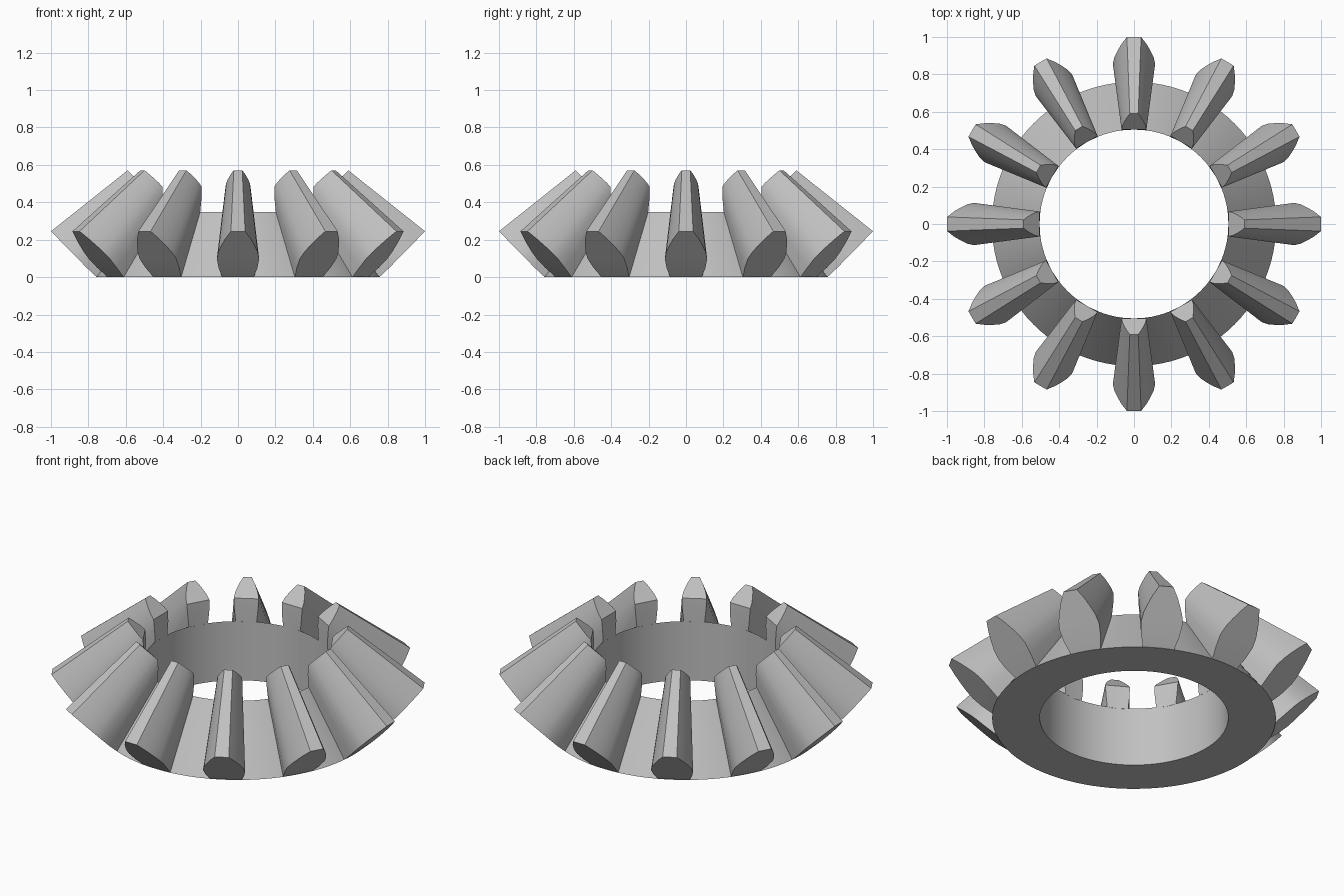
import bpy, bmesh, math

cube = bpy.data.objects.get("Cube")
if cube:
    bpy.data.objects.remove(cube, do_unlink=True)

BORE, RIM, APEX, INNER = 0.505, 0.76, 1.04, 0.59
TEETH, SEGMENTS = 12, 96

steel = bpy.data.materials.new("plain grey")
steel.use_nodes = True
grey = (0.53, 0.53, 0.53, 1)
steel.diffuse_color = grey
steel.node_tree.nodes["Principled BSDF"].inputs["Base Color"].default_value = grey


def finish(name, bm, angle):
    bmesh.ops.recalc_face_normals(bm, faces=bm.faces)
    mesh = bpy.data.meshes.new(name)
    bm.to_mesh(mesh)
    bm.free()
    mesh.materials.append(steel)
    obj = bpy.data.objects.new(name, mesh)
    bpy.context.collection.objects.link(obj)
    bpy.ops.object.select_all(action="DESELECT")
    obj.select_set(True)
    bpy.context.view_layer.objects.active = obj
    bpy.ops.object.shade_smooth_by_angle(angle=math.radians(angle))
    return obj


# Conical ring: a triangular section swept around the bore
bm = bmesh.new()
section = [(BORE, 0), (RIM, 0), (BORE, APEX * (1 - BORE / RIM))]
rings = []
for i in range(SEGMENTS):
    a = math.tau * i / SEGMENTS
    rings.append([bm.verts.new((r * math.cos(a), r * math.sin(a), z)) for r, z in section])
for i, ring in enumerate(rings):
    after = rings[(i + 1) % SEGMENTS]
    for j in range(3):
        k = (j + 1) % 3
        bm.faces.new((ring[j], after[j], after[k], ring[k]))
finish("gear_ring", bm, 30)

# Tooth end outline, as height and half width, from root to tip
OUTLINE = [(0, 0.085), (0.05, 0.104), (0.098, 0.113), (0.135, 0.105),
           (0.17, 0.088), (0.205, 0.068), (0.245, 0.038)]


def tooth_row(bm, z, half, inner):
    """Three points across the tooth, drawn toward the cone apex at the inner end."""
    row = []
    radius = RIM + 0.24 * z / 0.245
    if z == 0:
        radius = math.sqrt(RIM ** 2 - half ** 2)
    for x in (-half, 0, half):
        s = max(INNER, BORE / math.hypot(x, radius)) if inner else 1
        row.append(bm.verts.new((x * s, -radius * s, APEX + s * (z - APEX))))
    return row


def make_tooth(index):
    bm = bmesh.new()
    outer = [tooth_row(bm, z, h, False) for z, h in OUTLINE]
    inner = [tooth_row(bm, z, h, True) for z, h in OUTLINE]
    for j in range(len(OUTLINE) - 1):
        for rows in (outer, inner):
            for k in (0, 1):
                bm.faces.new((rows[j][k], rows[j][k + 1], rows[j + 1][k + 1], rows[j + 1][k]))
        for k in (0, 2):
            bm.faces.new((outer[j][k], outer[j + 1][k], inner[j + 1][k], inner[j][k]))
    # Root and tip lands
    for j in (0, -1):
        for k in (0, 1):
            bm.faces.new((outer[j][k], outer[j][k + 1], inner[j][k + 1], inner[j][k]))
    tooth = finish(f"gear_tooth_{index + 1}", bm, 25)
    tooth.rotation_euler.z = math.tau * index / TEETH


for i in range(TEETH):
    make_tooth(i)
